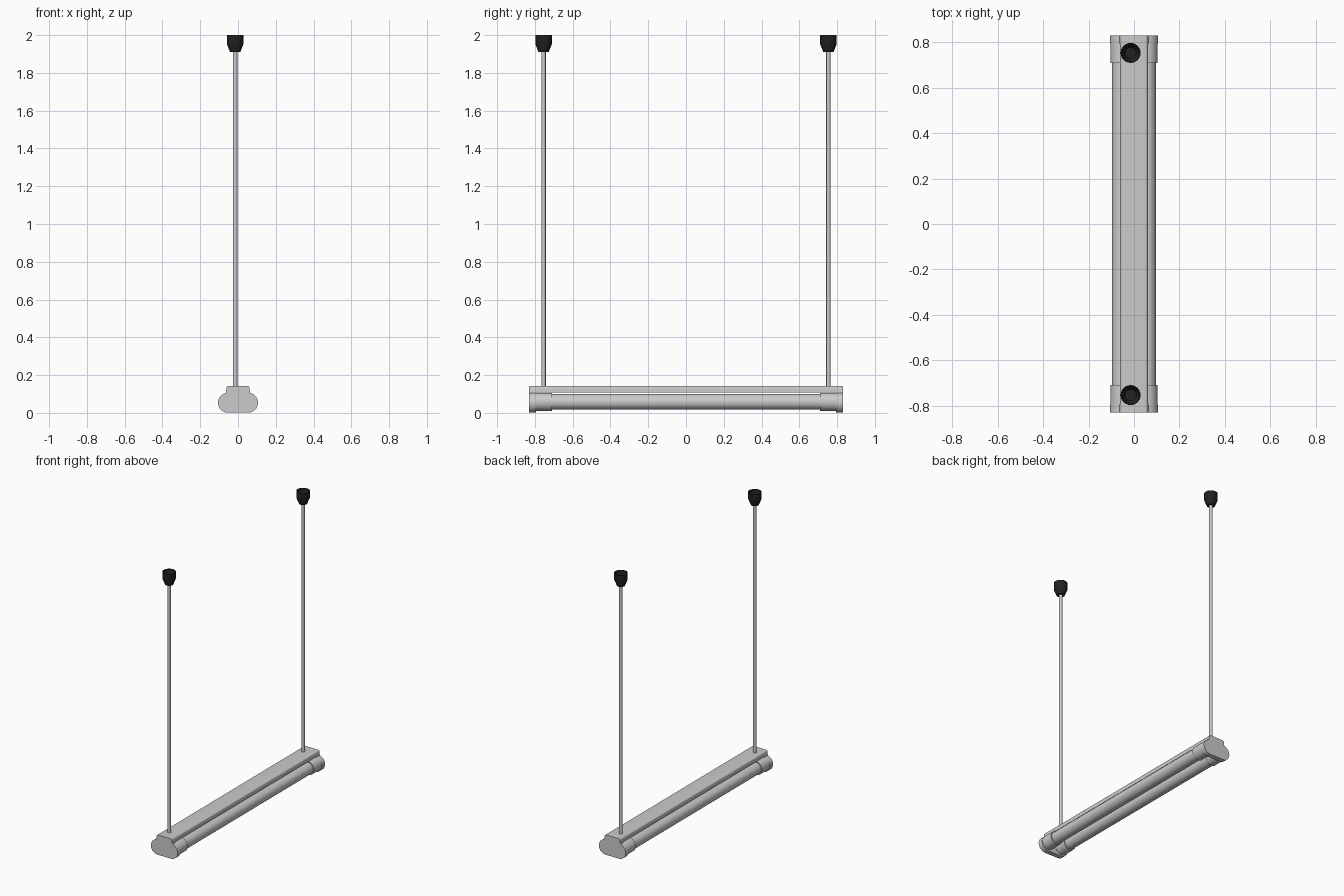
import bpy, bmesh, math
from mathutils import Matrix

if "Cube" in bpy.data.objects:
    bpy.data.objects.remove(bpy.data.objects["Cube"])


def material(name, c):
    m = bpy.data.materials.new(name)
    m.diffuse_color = (*c, 1)
    m.use_nodes = True
    m.node_tree.nodes["Principled BSDF"].inputs["Base Color"].default_value = m.diffuse_color
    return m


GREY = material("light_grey", (0.60, 0.60, 0.60))
BLACK = material("black", (0.016, 0.016, 0.016))


def finish(bm, name, mat):
    bmesh.ops.recalc_face_normals(bm, faces=bm.faces)
    me = bpy.data.meshes.new(name)
    bm.to_mesh(me)
    bm.free()
    me.materials.append(mat)
    ob = bpy.data.objects.new(name, me)
    bpy.context.collection.objects.link(ob)
    bpy.context.view_layer.objects.active = ob
    ob.select_set(True)
    bpy.ops.object.shade_smooth_by_angle(angle=math.radians(35))
    ob.select_set(False)
    return ob


def extrude_y(name, profile, y0, y1, mat):
    """Extrude an (x, z) outline along y."""
    bm = bmesh.new()
    face = bm.faces.new([bm.verts.new((x, y0, z)) for x, z in profile])
    new = bmesh.ops.extrude_face_region(bm, geom=[face], use_keep_orig=True)["geom"]
    verts = [v for v in new if isinstance(v, bmesh.types.BMVert)]
    bmesh.ops.translate(bm, vec=(0, y1 - y0, 0), verts=verts)
    return finish(bm, name, mat)


def lathe(name, profile, x, y, mat, n=24):
    """Closed (radius, z) profile turned about a vertical axis at x, y."""
    bm = bmesh.new()
    verts = [bm.verts.new((r, 0, z)) for r, z in profile]
    edges = [bm.edges.new((a, b)) for a, b in zip(verts, verts[1:])]
    bmesh.ops.spin(bm, geom=verts + edges, cent=(0, 0, 0), axis=(0, 0, 1),
                   angle=2 * math.pi, steps=n)
    bmesh.ops.remove_doubles(bm, verts=bm.verts, dist=1e-5)
    bmesh.ops.translate(bm, vec=(x, y, 0), verts=bm.verts)
    return finish(bm, name, mat)


def arc(cx, cz, r, a0, a1, n):
    steps = [math.radians(a0 + (a1 - a0) * i / n) for i in range(n + 1)]
    return [(cx + r * math.cos(a), cz + r * math.sin(a)) for a in steps]


def mirrored(half):
    return half + [(-x, z) for x, z in reversed(half)]


# Top housing: a long bar with rounded upper edges
shoulder = [(0.061, 0.109)] + arc(0.049, 0.131, 0.012, 0, 90, 5)
extrude_y("housing", mirrored(shoulder), -0.83, 0.83, GREY)

# End plates: two lobes with a flat bottom and the housing outline on top
lobe = arc(0.053, 0.054, 0.053, -90, 78, 16)
plate = mirrored(lobe + shoulder[1:])
for s, side in ((-1, "front"), (1, "back")):
    extrude_y(f"end_plate_{side}", plate, min(s * 0.795, s * 0.83),
              max(s * 0.795, s * 0.83), GREY)

# Lamp tubes and their sockets
for sx, lr in ((-1, "left"), (1, "right")):
    cx = sx * 0.055
    extrude_y(f"tube_{lr}", arc(cx, 0.058, 0.041, 0, 348.75, 31), -0.8, 0.8, GREY)
    for s, side in ((-1, "front"), (1, "back")):
        extrude_y(f"socket_{lr}_{side}", arc(cx, 0.058, 0.048, 0, 348.75, 31),
                  min(s * 0.71, s * 0.80), max(s * 0.71, s * 0.80), GREY)

# Hanging rods with open ceiling cups
for s, side in ((-1, "front"), (1, "back")):
    x, y = -0.015, s * 0.754
    lathe(f"rod_{side}", [(0, 0.13), (0.0115, 0.13), (0.0115, 1.925), (0, 1.925)],
          x, y, GREY, 16)
    lathe(f"ceiling_cup_{side}",
          [(0, 1.91), (0.027, 1.91), (0.044, 1.953), (0.044, 2.0), (0.040, 2.0),
           (0.040, 1.955), (0.025, 1.93), (0, 1.93)], x, y, BLACK)
